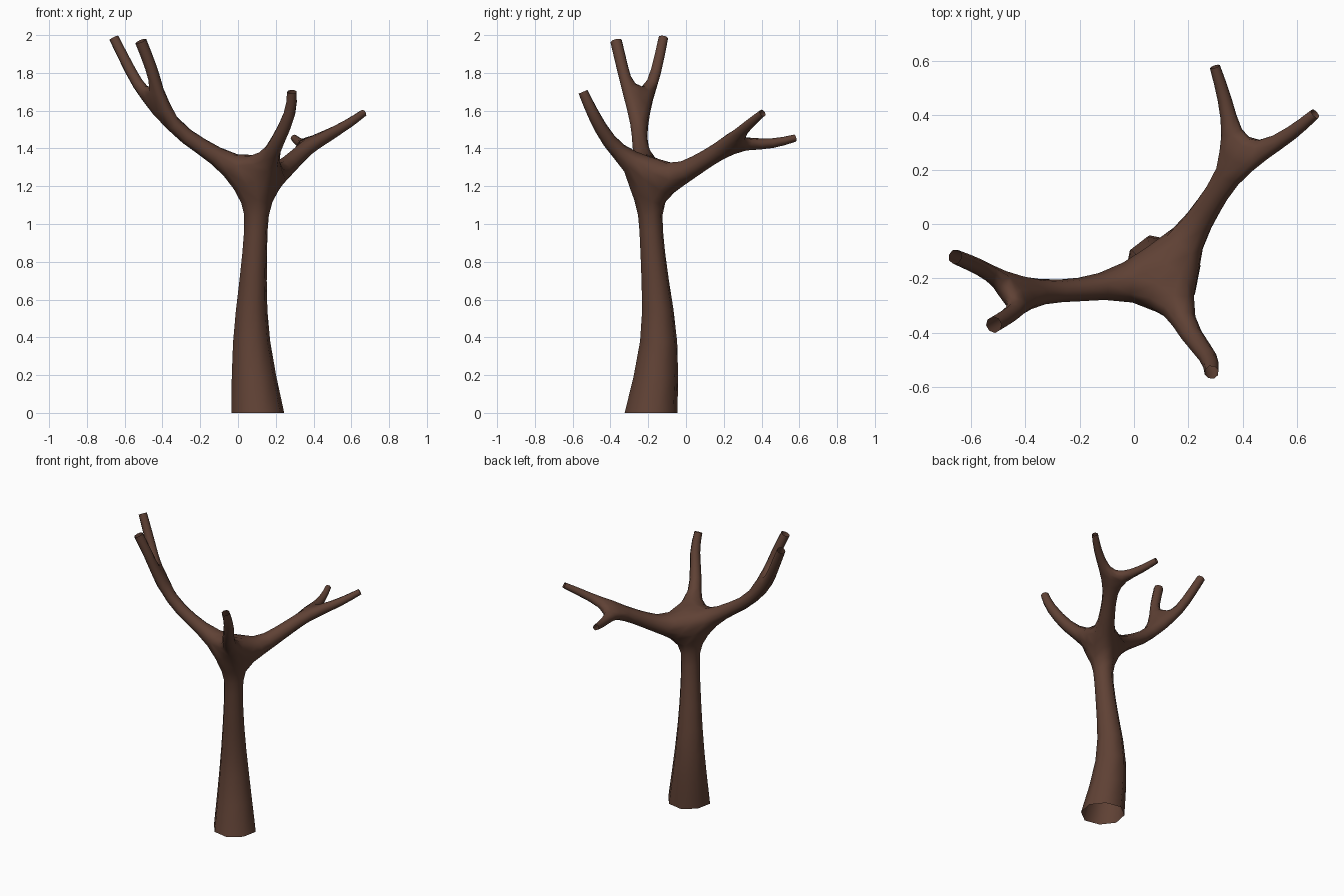
import bpy, bmesh, math
from mathutils import Vector

cube = bpy.data.objects.get("Cube")
if cube:
    bpy.data.objects.remove(cube, do_unlink=True)

bark = bpy.data.materials.new("dark_brown_bark")
bark.use_nodes = True
colour = (0.115, 0.053, 0.035, 1)
bark.diffuse_color = colour
bark.node_tree.nodes["Principled BSDF"].inputs["Base Color"].default_value = colour

bm = bmesh.new()
CAGE = 1 / 0.73   # a square cage shrinks to this share when subdivided


def limb(points, aim=None):
    """Four-sided open tube through (x, y, z, radius); returns first and last ring."""
    centres = [Vector(p[:3]) for p in points]
    side = Vector((math.cos(0.23), math.sin(0.23), 0))
    rings = []
    for i, c in enumerate(centres):
        tangent = centres[min(i + 1, len(points) - 1)] - centres[max(i - 1, 0)]
        if i == 0 and aim:
            tangent = Vector(aim)
        tangent.normalize()
        side = (side - tangent * side.dot(tangent)).normalized()
        other = tangent.cross(side)
        r = points[i][3] * CAGE
        rings.append([bm.verts.new(c + d * r) for d in (side, other, -side, -other)])
    for a, b in zip(rings, rings[1:]):
        for k in range(4):
            n = (k + 1) % 4
            bm.faces.new((a[k], a[n], b[n], b[k]))
    return rings[0], rings[-1]


def junction(*rings):
    """Web the facing rings of several limbs together."""
    before = set(bm.faces)
    bmesh.ops.convex_hull(bm, input=[v for ring in rings for v in ring])
    made = [f for f in bm.faces if f not in before]
    plugs = [f for f in made if any(all(v in ring for v in f.verts) for ring in rings)]
    web = [f for f in made if f not in plugs]
    bmesh.ops.delete(bm, geom=plugs, context='FACES')
    bmesh.ops.join_triangles(bm, faces=web, angle_face_threshold=0.7,
                             angle_shape_threshold=0.7)


# Trunk
_, trunk_top = limb([(.105, -.185, 0, .157), (.062, -.13, .39, .107),
                     (.08, -.165, .7, .079), (.097, -.188, 1.0, .066),
                     (.1, -.19, 1.1, .076)], aim=(0, 0, 1))

# Right bough with its two twigs
right_in, right_out = limb([(-.04, -.215, 1.31, .06), (-.2, -.245, 1.415, .046),
                            (-.34, -.247, 1.505, .044)])
right_twig_a, _ = limb([(-.5, -.2, 1.69, .036), (-.56, -.16, 1.79, .034),
                        (-.657, -.12, 1.985, .03)], aim=(-.6, .45, .65))
right_twig_b, _ = limb([(-.43, -.31, 1.72, .036), (-.455, -.335, 1.82, .034),
                        (-.515, -.37, 1.968, .034)], aim=(-.1, -.5, .85))

# Front bough
front_in, _ = limb([(.16, -.305, 1.34, .052), (.205, -.41, 1.43, .043),
                    (.285, -.497, 1.59, .036), (.285, -.545, 1.7, .029)])

# Back left bough with its two twigs
back_in, back_out = limb([(.2, -.05, 1.25, .066), (.27, .06, 1.315, .056),
                          (.345, .175, 1.385, .048)])
back_twig_a, _ = limb([(.47, .265, 1.465, .036), (.585, .335, 1.53, .029),
                       (.665, .405, 1.588, .022)])
back_twig_b, _ = limb([(.36, .325, 1.425, .036), (.335, .46, 1.422, .028),
                       (.297, .578, 1.455, .021)])

# Crown and forks
junction(trunk_top, right_in, front_in, back_in)
junction(right_out, right_twig_a, right_twig_b)
junction(back_out, back_twig_a, back_twig_b)

bmesh.ops.recalc_face_normals(bm, faces=bm.faces[:])
for face in bm.faces:
    face.smooth = True

mesh = bpy.data.meshes.new("bare_tree")
bm.to_mesh(mesh)
bm.free()
mesh.materials.append(bark)
tree = bpy.data.objects.new("bare_tree", mesh)
bpy.context.collection.objects.link(tree)
rounding = tree.modifiers.new("rounding", 'SUBSURF')
rounding.levels = rounding.render_levels = 1
